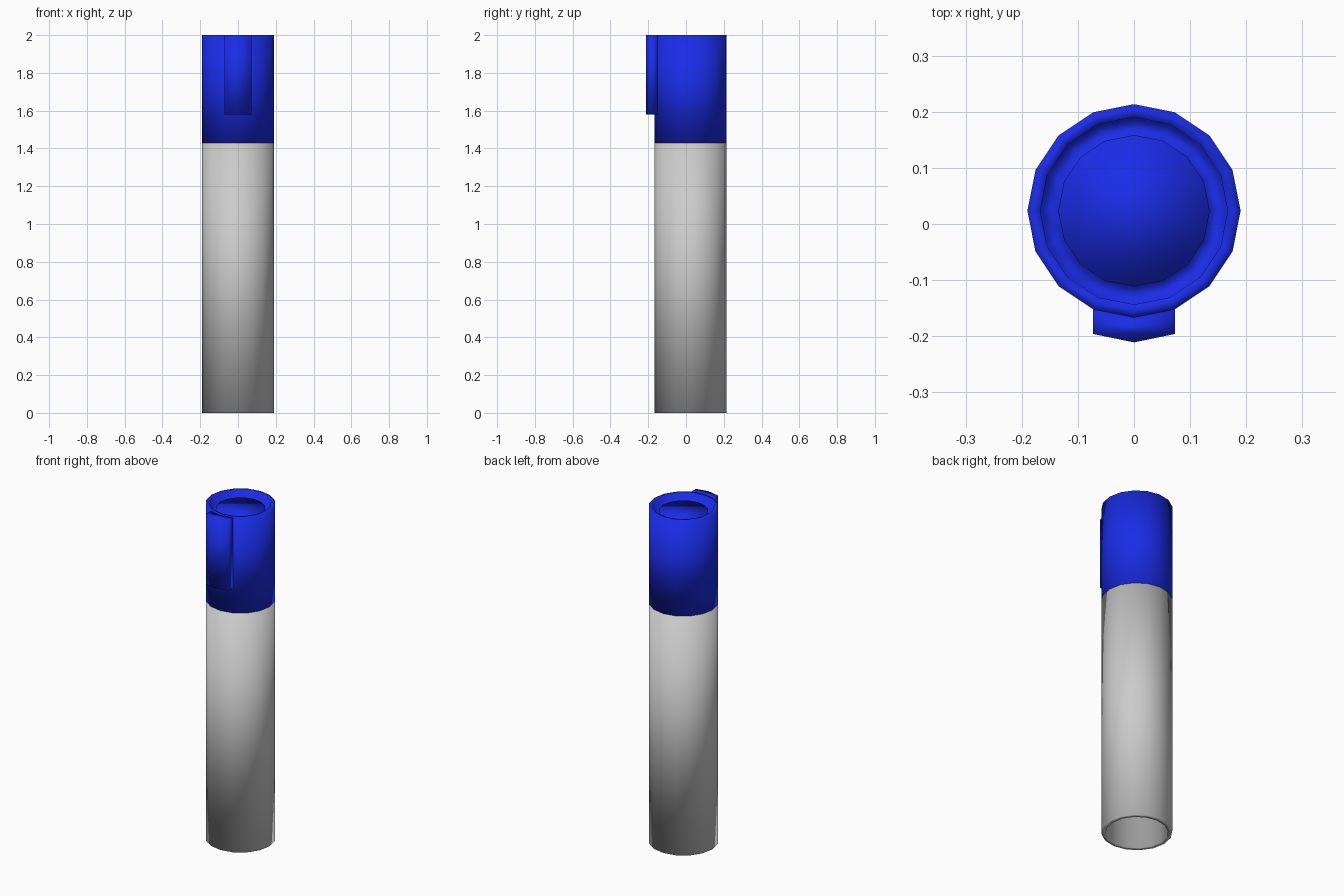
import bpy, bmesh, math

if "Cube" in bpy.data.objects:
    bpy.data.objects.remove(bpy.data.objects["Cube"])

SIDES = 16
CY = 0.0235   # pen axis in y, the clip shifts it back from centre
R = 0.19

blue = bpy.data.materials.new("blue_plastic")
blue.diffuse_color = (0.01, 0.025, 0.8, 1)
blue.use_nodes = True
blue.node_tree.nodes["Principled BSDF"].inputs["Base Color"].default_value = blue.diffuse_color


def finish(bm, name, mat=None):
    bmesh.ops.recalc_face_normals(bm, faces=bm.faces)
    for f in bm.faces:
        f.smooth = True
    me = bpy.data.meshes.new(name)
    bm.to_mesh(me)
    bm.free()
    if mat:
        me.materials.append(mat)
    ob = bpy.data.objects.new(name, me)
    bpy.context.collection.objects.link(ob)
    return ob


def lathe(name, profile, mat=None):
    """Stack 16-sided rings along (radius, z) profile, closing both ends."""
    bm = bmesh.new()
    rings = []
    for r, z in profile:
        rings.append([bm.verts.new((r * math.cos(a), CY + r * math.sin(a), z))
                      for a in (2 * math.pi * i / SIDES for i in range(SIDES))])
    for lo, hi in zip(rings, rings[1:]):
        for i in range(SIDES):
            j = (i + 1) % SIDES
            bm.faces.new((lo[i], lo[j], hi[j], hi[i]))
    bm.faces.new(rings[0])
    bm.faces.new(rings[-1])
    return finish(bm, name, mat)


# Barrel: hollow from below, closed under the cap
lathe("barrel", [(0.167, 1.38), (0.167, 0), (R, 0), (R, 1.43)])

# Cap: raised rim, groove and slightly sunken end plug
lathe("cap", [(R, 1.43), (R, 2.0), (0.167, 2.0), (0.165, 1.93),
              (0.135, 1.93), (0.135, 1.972)], blue)

# Clip: the two front facets of the cap pushed outward
bm = bmesh.new()
hw = R * math.sin(math.pi / 8)
back = CY - R * math.cos(math.pi / 8)
outline = [(-hw, back), (-hw, -0.196), (0, -0.211), (hw, -0.196), (hw, back), (0, CY - R)]
base = bm.faces.new([bm.verts.new((x, y, 1.58)) for x, y in outline])
ext = bmesh.ops.extrude_face_region(bm, geom=[base], use_keep_orig=True)
top = [v for v in ext["geom"] if isinstance(v, bmesh.types.BMVert)]
bmesh.ops.translate(bm, verts=top, vec=(0, 0, 0.42))
finish(bm, "clip", blue)
